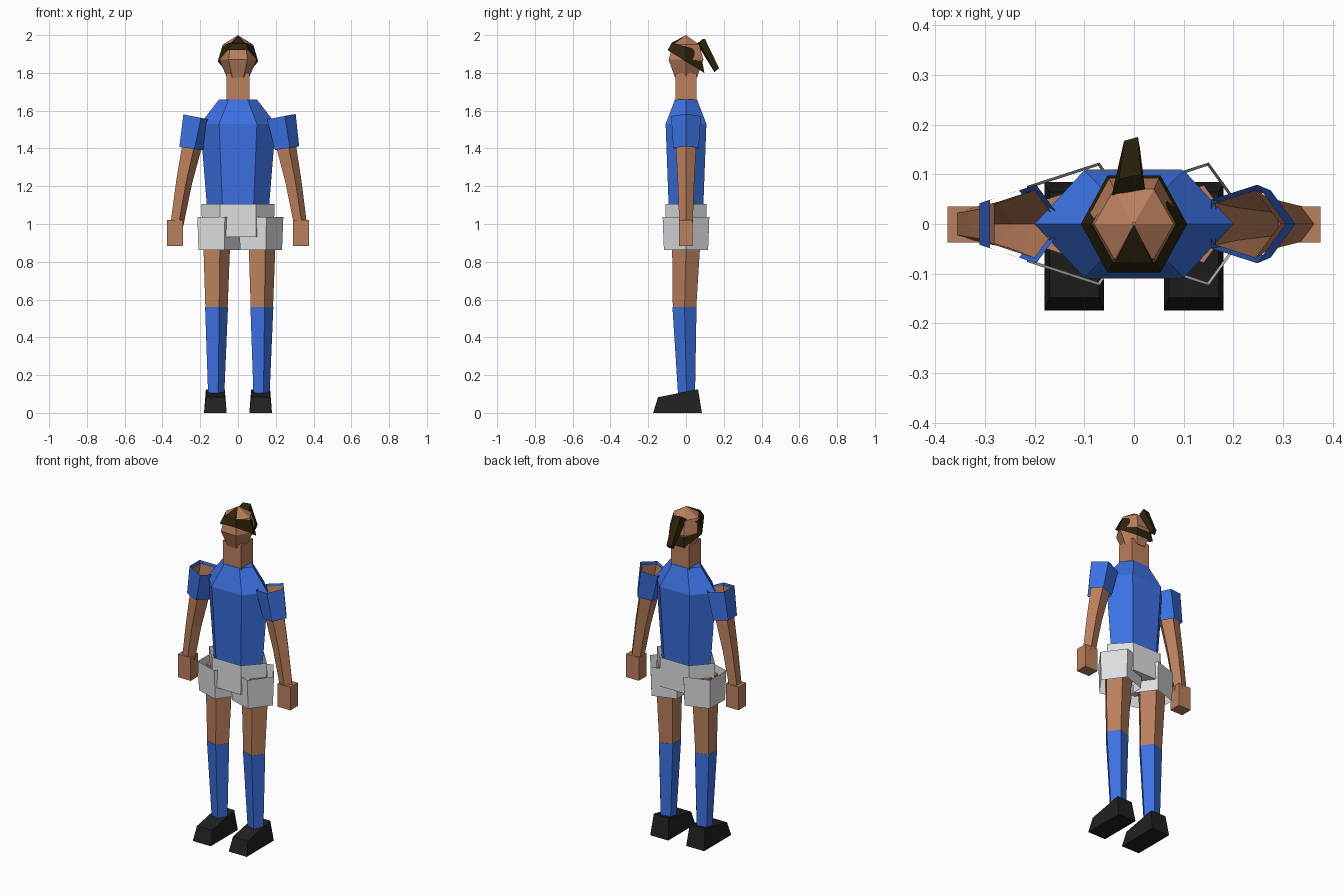
import bpy
import math

if "Cube" in bpy.data.objects:
    bpy.data.objects.remove(bpy.data.objects["Cube"])


def material(name, color):
    m = bpy.data.materials.new(name)
    m.diffuse_color = (*color, 1)
    m.use_nodes = True
    m.node_tree.nodes["Principled BSDF"].inputs["Base Color"].default_value = m.diffuse_color
    return m


BLUE = material("blue cloth", (0.045, 0.165, 0.76))
SKIN = material("skin", (0.50, 0.215, 0.11))
WHITE = material("white cloth", (0.72, 0.73, 0.75))
HAIR = material("dark brown hair", (0.026, 0.017, 0.004))
BLACK = material("black leather", (0.015, 0.015, 0.015))


def mesh_object(name, verts, faces, mat):
    me = bpy.data.meshes.new(name)
    me.from_pydata(verts, [], faces)
    me.materials.append(mat)
    me.update()
    ob = bpy.data.objects.new(name, me)
    bpy.context.collection.objects.link(ob)
    return ob


def loft(name, rings, mat, bottom=True, top=True):
    """Join equal-sized rings of points, listed from bottom to top."""
    n = len(rings[0])
    verts = [p for ring in rings for p in ring]
    faces = []
    for k in range(len(rings) - 1):
        for i in range(n):
            j = (i + 1) % n
            faces.append((k * n + i, k * n + j, (k + 1) * n + j, (k + 1) * n + i))
    if bottom:
        faces.append(tuple(reversed(range(n))))
    if top:
        faces.append(tuple(range(len(verts) - n, len(verts))))
    return mesh_object(name, verts, faces, mat)


def ring(n, cx, cy, z, rx, ry=None, tilt_x=0.0, tilt_y=0.0):
    """Regular polygon with one corner on +x, optionally tilted."""
    ry = rx if ry is None else ry
    pts = []
    for i in range(n):
        a = 2 * math.pi * i / n
        dx, dy = rx * math.cos(a), ry * math.sin(a)
        pts.append((cx + dx, cy + dy, z + tilt_x * dx + tilt_y * dy))
    return pts


def rect(x0, x1, y0, y1, z):
    return [(x0, y0, z), (x1, y0, z), (x1, y1, z), (x0, y1, z)]


H = math.sin(math.pi / 3)

# Shirt body
loft("shirt", [ring(6, 0, 0, z, rx, ry / H) for z, rx, ry in
               [(1.03, 0.160, 0.090), (1.10, 0.165, 0.092),
                (1.53, 0.200, 0.108), (1.66, 0.100, 0.058)]], BLUE)

# Neck and head
loft("neck", [rect(-0.06, 0.06, -0.055, 0.055, 1.63),
              rect(-0.06, 0.06, -0.055, 0.055, 1.80)], SKIN)
loft("head", [ring(6, 0, 0, z, r, ry / H) for z, r, ry in
              [(1.775, 0.058, 0.058), (1.87, 0.100, 0.092),
               (1.95, 0.080, 0.070), (1.997, 0.004, 0.004)]], SKIN)

# Hair band, lower at the back of the head
loft("hair_band", [ring(6, 0, 0, 1.86, 0.107, 0.097 / H, tilt_y=-0.62),
                   ring(6, 0, 0, 1.94, 0.084, 0.076 / H, tilt_y=-0.25)],
     HAIR, bottom=False, top=False)

# Forelock over the brow
mesh_object("forelock",
            [(0, 0, 2.0), (-0.037, -0.078, 1.958), (0.037, -0.078, 1.958),
             (0, 0, 1.99), (-0.037, -0.072, 1.945), (0.037, -0.072, 1.945)],
            [(0, 1, 2), (5, 4, 3), (0, 3, 4, 1), (1, 4, 5, 2), (2, 5, 3, 0)], HAIR)

# Ponytail
loft("ponytail", [[(-0.022, 0.150, 1.805), (0.012, 0.152, 1.805),
                   (0.008, 0.175, 1.825), (-0.020, 0.167, 1.825)],
                  [(-0.045, 0.058, 1.955), (0.022, 0.070, 1.955),
                   (0.015, 0.100, 1.980), (-0.030, 0.090, 1.980)]], HAIR)

# Waist of the shorts
loft("shorts_waist", [ring(6, 0, 0, 0.93, 0.190, 0.110 / H),
                      ring(6, 0, 0, 1.105, 0.193, 0.108 / H)],
     WHITE, bottom=True, top=False)

for side, s in (("left", 1), ("right", -1)):
    # Arm, open at the shoulder, leaning outwards
    loft(side + "_arm", [ring(5, s * cx, 0, z, r, tilt_x=0.2 * s) for cx, z, r in
                         [(0.328, 0.99, 0.037), (0.290, 1.22, 0.046),
                          (0.252, 1.40, 0.056), (0.222, 1.555, 0.072)]],
         SKIN, top=False)
    # Sleeve, open at both ends
    loft(side + "_sleeve", [ring(5, s * 0.253, 0, 1.40, 0.071, tilt_x=0.15 * s),
                            ring(5, s * 0.222, 0, 1.567, 0.083, tilt_x=0.19 * s)],
         BLUE, bottom=False, top=False)
    # Hand
    x0, x1 = sorted((s * 0.29, s * 0.375))
    loft(side + "_hand", [rect(x0, x1, -0.037, 0.035, 0.883),
                          rect(x0, x1, -0.037, 0.035, 1.022)], SKIN)
    # Thigh, sock and shorts leg
    loft(side + "_thigh", [ring(5, s * 0.12, -0.008, 0.55, 0.065),
                           ring(5, s * 0.12, 0, 0.86, 0.077),
                           ring(5, s * 0.115, 0, 1.02, 0.082)], SKIN)
    loft(side + "_sock", [ring(5, s * 0.12, 0.003, 0.09, 0.047),
                          ring(5, s * 0.12, -0.008, 0.56, 0.067)], BLUE)
    loft(side + "_shorts_leg", [ring(5, s * 0.11, 0, 0.862, 0.123),
                                ring(5, s * 0.11, 0, 1.037, 0.130)],
         WHITE, bottom=False, top=False)
    # Shoe with a top sloping down to the toe
    c = s * 0.12
    sole = rect(c - 0.06, c + 0.06, -0.174, 0.084, 0)
    upper = [(c - 0.05, -0.148, 0.083), (c + 0.05, -0.148, 0.083),
             (c + 0.05, 0.064, 0.125), (c - 0.05, 0.064, 0.125)]
    loft(side + "_shoe", [sole, upper], BLACK)
